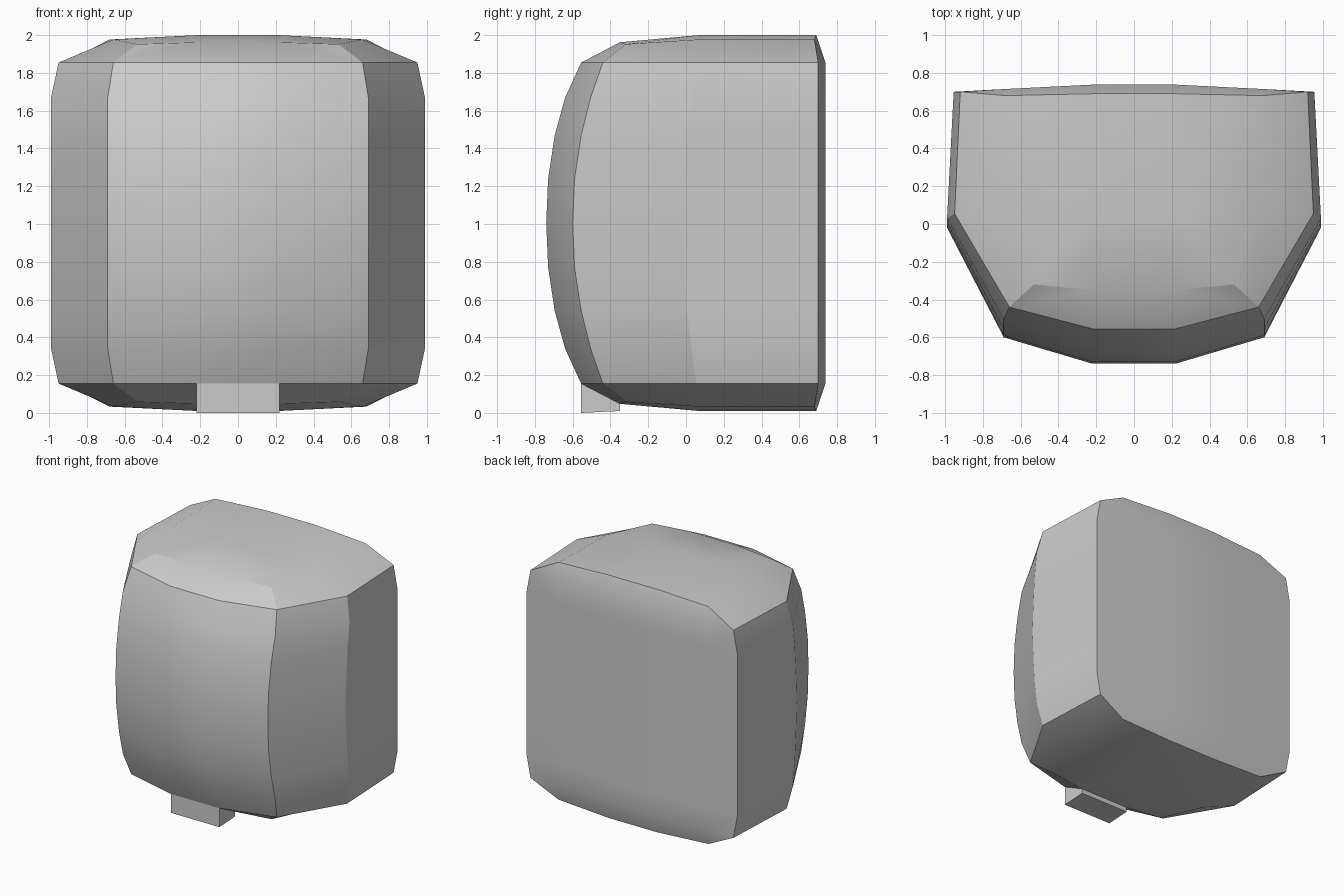
import bpy, bmesh, math

if "Cube" in bpy.data.objects:
    bpy.data.objects.remove(bpy.data.objects["Cube"])

MID = 1.005          # height of the top/bottom symmetry plane
bm = bmesh.new()


def pair(x, y, z):
    """Right and left mirrored vertices."""
    return bm.verts.new((x, y, z)), bm.verts.new((-x, y, z))


def sides(*pts):
    """One face on each side of the model."""
    for s in (0, 1):
        bm.faces.new([p[s] for p in pts])


def centre(a, b):
    """A quad bridging the two sides."""
    return bm.faces.new((a[0], a[1], b[1], b[0]))


def ring(z, side_x, corner_x, back_x, front_y, corner_y, side_y):
    """Cross-section from the middle of the back round to the front."""
    return [pair(0.22, 0.738, z), pair(0.68, 0.715, z), pair(back_x, 0.70, z),
            pair(side_x, side_y, z), pair(corner_x, corner_y, z),
            pair(0.22, front_y, z)]


# Bulging wall: height, side x, corner x, back x, front y, corner y, side y
lower = [(0.155, 0.95, 0.66, 0.92, -0.555, -0.44, 0.055),
         (0.34, 0.99, 0.69, 0.955, -0.64, -0.505, 0.03),
         (0.54, 0.99, 0.69, 0.955, -0.695, -0.555, 0.005),
         (0.77, 0.99, 0.69, 0.955, -0.73, -0.59, -0.01),
         (MID, 0.99, 0.69, 0.955, -0.74, -0.60, -0.02)]
levels = lower + [(2 * MID - l[0],) + l[1:] for l in lower[-2::-1]]
rings = [ring(*l) for l in levels]
for a, b in zip(rings, rings[1:]):
    for i in range(5):
        sides(a[i], a[i + 1], b[i + 1], b[i])
    centre(a[0], b[0])
    centre(a[5], b[5])


# Domed caps
def cap(r, flip):
    def p(x, y, z):
        return pair(x, y, 2 * MID - z if flip else z)
    a, b = p(0.22, 0.69, 2.0), p(0.68, 0.68, 1.977)
    d, c = p(0.22, 0.07, 2.0), p(0.66, 0.07, 1.977)
    f, e = p(0.22, -0.35, 1.962), p(0.53, -0.32, 1.952)
    sides(r[0], r[1], b, a)
    sides(r[1], r[2], b)
    sides(r[2], r[3], c, b)
    sides(a, b, c, d)
    sides(d, c, e, f)
    sides(c, r[3], r[4], e)
    sides(f, e, r[4], r[5])
    centre(r[0], a)
    centre(a, d)
    centre(d, f)
    return centre(f, r[5])


cap(rings[-1], False)
front_strip = cap(rings[0], True)

# Small foot pulled down from the lower front
foot = bmesh.ops.extrude_discrete_faces(bm, faces=[front_strip])["faces"][0]
for v in foot.verts:
    v.co.z = 0.0 if v.co.y < -0.45 else 0.01

bmesh.ops.recalc_face_normals(bm, faces=bm.faces)
mesh = bpy.data.meshes.new("rounded_body")
bm.to_mesh(mesh)
bm.free()
body = bpy.data.objects.new("rounded_body", mesh)
bpy.context.collection.objects.link(body)
bpy.context.view_layer.objects.active = body
body.select_set(True)
bpy.ops.object.shade_smooth_by_angle(angle=math.radians(23))
